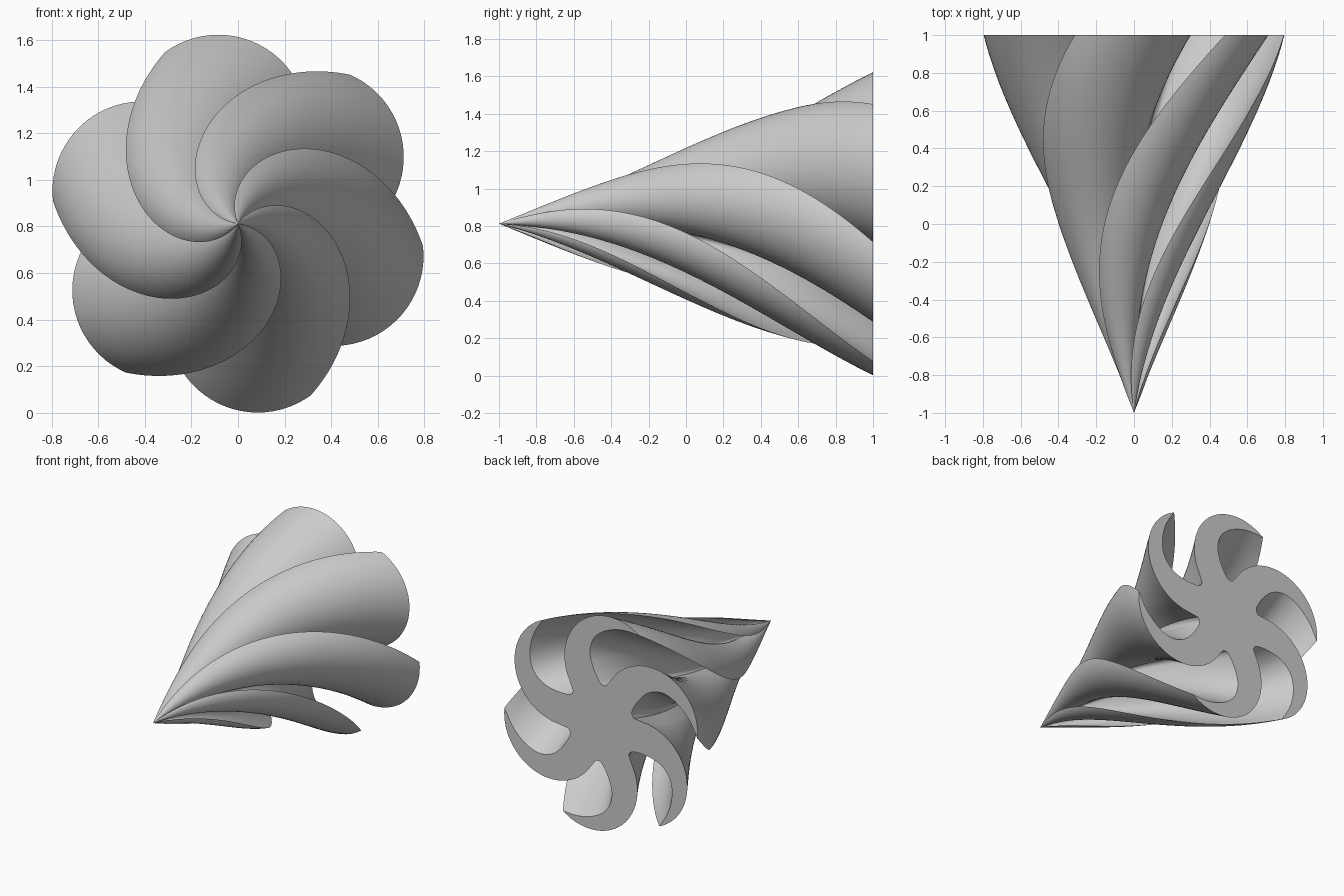
import bpy, bmesh, math
from mathutils import Vector, Matrix

cube = bpy.data.objects.get("Cube")
if cube:
    bpy.data.objects.remove(cube)

LOBES, ROWS = 6, 72
TWIST = math.radians(120)
CENTRE_Z = 0.812


def smooth_path(pts, steps):
    """Catmull-Rom curve through the points, without the last one."""
    pts = [Vector(p) for p in pts]
    pts = [2 * pts[0] - pts[1]] + pts + [2 * pts[-1] - pts[-2]]
    out = []
    for a, b, c, d in zip(pts, pts[1:], pts[2:], pts[3:]):
        for i in range(steps):
            t = i / steps
            out.append(0.5 * (2 * b + (c - a) * t + (2 * a - 5 * b + 4 * c - d) * t ** 2
                              + (3 * b - a - 3 * c + d) * t ** 3))
    return out


def lobe_outline():
    """One hooked lobe: rounded groove, hollow inner edge, sharp tip, round back."""
    tip = Vector((-0.313, 0.736))
    inner = smooth_path([(-0.04, 0.287), (-0.008, 0.288), (0.022, 0.318), (0.065, 0.4),
                         (0.09, 0.5), (0.068, 0.6), (0.0, 0.675), (-0.1, 0.722),
                         (-0.2, 0.74), tip], 4)
    hub = Vector((-0.085, 0.425))
    radius = (tip - hub).length
    start = math.atan2(tip.y - hub.y, tip.x - hub.x)
    end = math.radians(-20)
    back = [hub + radius * Vector((math.cos(a), math.sin(a)))
            for a in (start + (end - start) * i / 28 for i in range(29))]
    return inner + back


# Full pinwheel section: the lobe repeated around the axis
lobe = lobe_outline()
section = []
for k in range(LOBES):
    turn = Matrix.Rotation(-k * math.tau / LOBES, 2)
    section += [turn @ p for p in lobe]

# Twisted, tapering body from the point at the front to the flat back
bm = bmesh.new()
apex = bm.verts.new((0, -1, CENTRE_Z))
rings = []
for r in range(1, ROWS + 1):
    t = r / ROWS
    turn = Matrix.Rotation(TWIST * (1 - t), 2)
    ring = []
    for p in section:
        q = turn @ p * t
        ring.append(bm.verts.new((q.x, 2 * t - 1, CENTRE_Z + q.y)))
    rings.append(ring)

n = len(section)
for i in range(n):
    j = (i + 1) % n
    bm.faces.new((apex, rings[0][i], rings[0][j]))
    for a, b in zip(rings, rings[1:]):
        bm.faces.new((a[i], b[i], b[j], a[j]))
bm.faces.new(rings[-1])
bmesh.ops.recalc_face_normals(bm, faces=bm.faces)

mesh = bpy.data.meshes.new("twisted_cone")
bm.to_mesh(mesh)
bm.free()
body = bpy.data.objects.new("twisted_cone", mesh)
bpy.context.collection.objects.link(body)

# Plain grey material
grey = bpy.data.materials.new("light_grey")
grey.use_nodes = True
colour = (0.6, 0.6, 0.6, 1)
grey.diffuse_color = colour
grey.node_tree.nodes["Principled BSDF"].inputs["Base Color"].default_value = colour
mesh.materials.append(grey)

# Smooth surfaces with crisp ridges and back edge
bpy.ops.object.select_all(action="DESELECT")
body.select_set(True)
bpy.context.view_layer.objects.active = body
bpy.ops.object.shade_smooth_by_angle(angle=math.radians(40))
